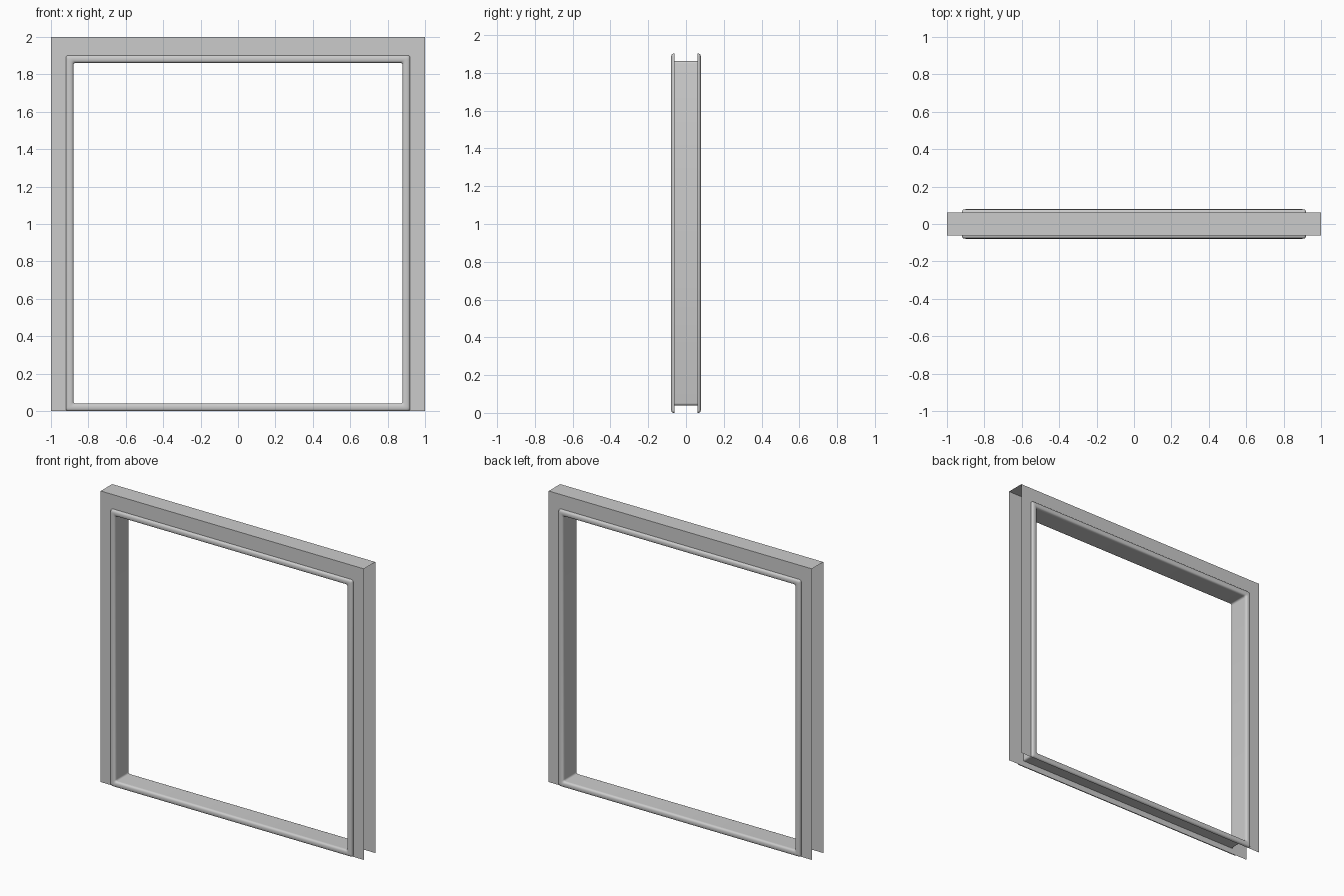
import bpy, bmesh, math

cube = bpy.data.objects.get("Cube")
if cube:
    bpy.data.objects.remove(cube, do_unlink=True)

WALL_Y = 0.062            # half depth of the hollow wall
RAISE = 0.017             # how far the trim stands out
TRIM = 0.04               # trim width
OUT_X, OUT_Z = 0.92, 1.902  # outer edge of the trim
IN_X, IN_LOW, IN_HIGH = OUT_X - TRIM, TRIM, OUT_Z - TRIM

grey = bpy.data.materials.new("plain grey")
grey.use_nodes = True
colour = (0.6, 0.6, 0.6, 1)
grey.diffuse_color = colour
grey.node_tree.nodes["Principled BSDF"].inputs["Base Color"].default_value = colour


def finish(name, bm, smooth=False):
    mesh = bpy.data.meshes.new(name)
    bm.to_mesh(mesh)
    bm.free()
    mesh.materials.append(grey)
    ob = bpy.data.objects.new(name, mesh)
    bpy.context.collection.objects.link(ob)
    if smooth:
        bpy.ops.object.select_all(action="DESELECT")
        ob.select_set(True)
        bpy.context.view_layer.objects.active = ob
        bpy.ops.object.shade_smooth_by_angle(angle=math.radians(40))
    return ob


def quad(bm, points):
    bm.faces.new([bm.verts.new(p) for p in points])


def rounded_loop(bm, inset, y, radius=0.012, steps=3):
    """Rounded rectangle, inset from the outer edge of the trim."""
    x, low, high = OUT_X - inset, inset, OUT_Z - inset
    corners = [(x, high), (-x, high), (-x, low), (x, low)]
    loop = []
    for i, (cx, cz) in enumerate(corners):
        cx -= math.copysign(radius, cx)
        cz += radius if i > 1 else -radius
        for s in range(steps + 1):
            a = math.pi / 2 * (i + s / steps)
            loop.append(bm.verts.new((cx + radius * math.cos(a), y, cz + radius * math.sin(a))))
    return loop


def bridge(bm, loops):
    for a, b in zip(loops, loops[1:]):
        for i in range(len(a)):
            j = (i + 1) % len(a)
            bm.faces.new((a[i], a[j], b[j], b[i]))


# Wall sheets around the opening
def wall_sheet(name, side):
    bm = bmesh.new()
    y = side * WALL_Y
    for x0, x1, z0, z1 in [(-1, -IN_X, 0, 2), (IN_X, 1, 0, 2),
                           (-IN_X, IN_X, IN_HIGH, 2), (-IN_X, IN_X, 0, IN_LOW)]:
        pts = [(x0, y, z0), (x1, y, z0), (x1, y, z1), (x0, y, z1)]
        quad(bm, pts if side < 0 else pts[::-1])
    bmesh.ops.remove_doubles(bm, verts=bm.verts, dist=0.0001)
    return finish(name, bm)


# Half-round trim swept round the opening
def trim(name, side, steps=10):
    bm = bmesh.new()
    loops = []
    for s in range(steps + 1):
        a = math.pi * s / steps
        inset = TRIM / 2 * (1 - math.copysign(abs(math.cos(a)) ** 0.8, math.cos(a)))
        loops.append(rounded_loop(bm, inset, side * (WALL_Y + RAISE * abs(math.sin(a)) ** 0.8)))
    bridge(bm, loops)
    if side > 0:
        bmesh.ops.reverse_faces(bm, faces=bm.faces)
    return finish(name, bm, True)


for label, side in (("front", -1), ("back", 1)):
    wall_sheet(label + "_wall", side)
    trim(label + "_trim", side)

# Wall top
bm = bmesh.new()
quad(bm, [(-1, -WALL_Y, 2), (1, -WALL_Y, 2), (1, WALL_Y, 2), (-1, WALL_Y, 2)])
finish("wall_top", bm)

# Lining of the opening, through the wall
bm = bmesh.new()
bridge(bm, [rounded_loop(bm, TRIM, -WALL_Y), rounded_loop(bm, TRIM, WALL_Y)])
finish("opening_lining", bm, True)
